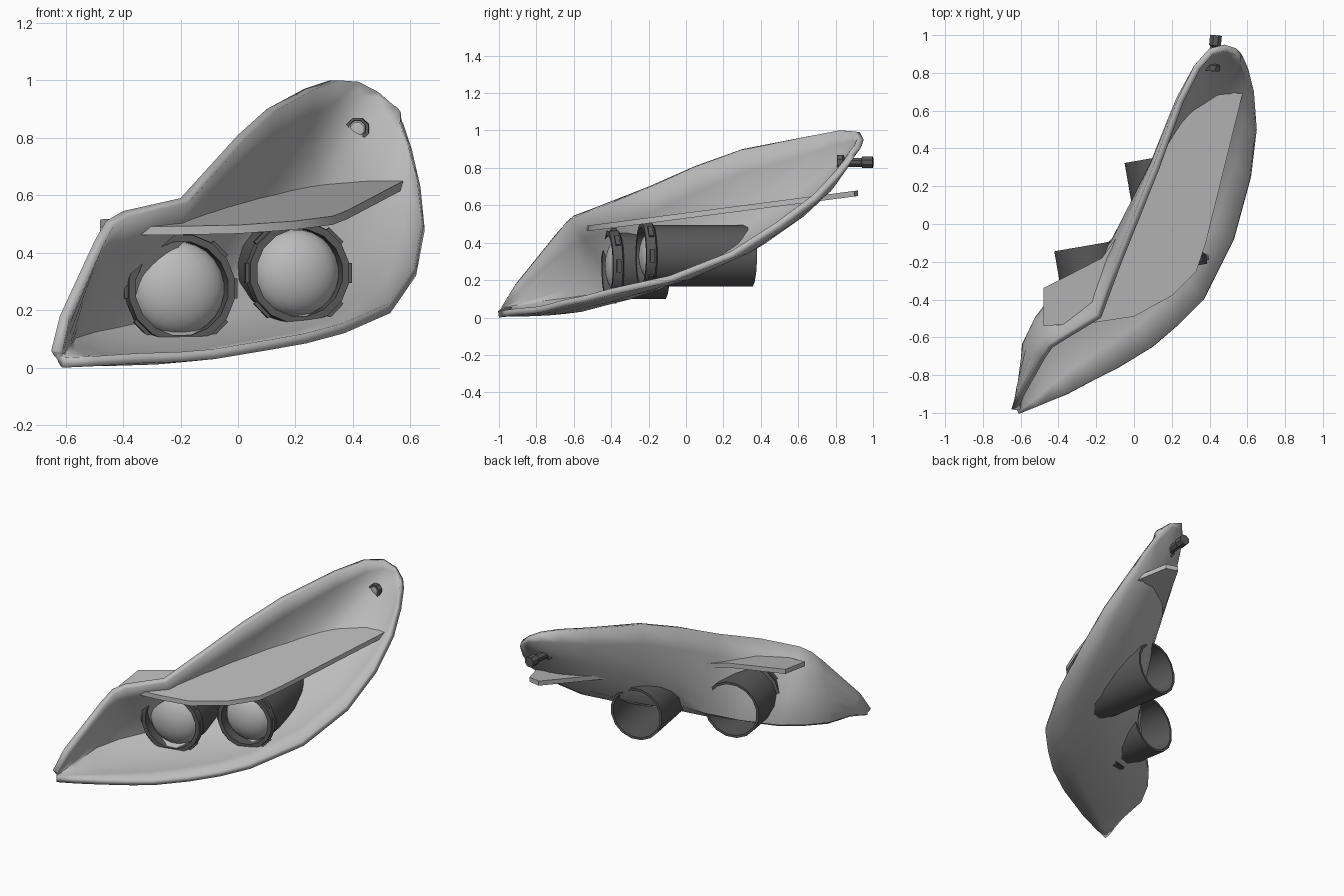
import bpy
import bmesh
import math
from mathutils import Vector

cube = bpy.data.objects.get("Cube")
if cube:
    bpy.data.objects.remove(cube, do_unlink=True)


def make_material(name, grey):
    mat = bpy.data.materials.new(name)
    mat.use_nodes = True
    colour = (grey, grey, grey, 1)
    mat.diffuse_color = colour
    mat.node_tree.nodes["Principled BSDF"].inputs["Base Color"].default_value = colour
    return mat


light_grey = make_material("light grey", 0.5)
dark_grey = make_material("dark grey", 0.1)


def finish(name, bm, mat, angle=35):
    """Turn a bmesh into a shaded object."""
    mesh = bpy.data.meshes.new(name)
    bm.to_mesh(mesh)
    bm.free()
    mesh.materials.append(mat)
    obj = bpy.data.objects.new(name, mesh)
    bpy.context.collection.objects.link(obj)
    bpy.ops.object.select_all(action="DESELECT")
    obj.select_set(True)
    bpy.context.view_layer.objects.active = obj
    bpy.ops.object.shade_smooth_by_angle(angle=math.radians(angle))
    return obj


def bridge(bm, rows, closed):
    """Fill quads between successive rows of vertices."""
    for a, b in zip(rows, rows[1:]):
        count = len(a)
        for j in range(count if closed else count - 1):
            k = (j + 1) % count
            bm.faces.new((a[j], a[k], b[k], b[j]))


def lathe(name, profile, origin, axis, mat, sides=16):
    """Revolve (radius, distance) pairs around an axis."""
    bm = bmesh.new()
    turn = Vector(axis).to_track_quat("Z", "Y")
    rows = []
    for radius, along in profile:
        row = []
        for s in range(sides):
            a = math.tau * (s + 0.5) / sides
            p = Vector((radius * math.cos(a), radius * math.sin(a), along))
            row.append(bm.verts.new(Vector(origin) + turn @ p))
        rows.append(row)
    bridge(bm, rows, True)
    bmesh.ops.remove_doubles(bm, verts=bm.verts, dist=0.0005)
    bmesh.ops.recalc_face_normals(bm, faces=bm.faces)
    return finish(name, bm, mat)


# Housing: each section runs lower rim -> rear corner -> upper rim
sections = [
    ((-.61, -1, 0), (-.63, -.97, .03), (-.65, -.98, .06)),
    ((-.5, -.96, .005), (-.61, -.83, .06), (-.62, -.91, .18)),
    ((-.35, -.9, .015), (-.6, -.63, .08), (-.5, -.7, .44)),
    ((-.2, -.82, .02), (-.53, -.48, .1), (-.46, -.64, .51)),
    ((-.08, -.76, .03), (-.43, -.35, .12), (-.4, -.6, .545)),
    ((.1, -.65, .06), (-.25, -.2, .16), (-.2, -.48, .59)),
    ((.24, -.53, .085), (-.1, -.06, .22), (-.1, -.2, .7)),
    ((.37, -.4, .12), (0, .08, .3), (0, .05, .81)),
    ((.53, -.08, .19), (.13, .3, .42), (.1, .3, .9)),
    ((.62, .25, .32), (.27, .58, .58), (.23, .66, .97)),
    ((.65, .5, .48), (.37, .76, .7), (.32, .84, 1)),
    ((.635, .7, .63), (.46, .85, .79), (.4, .93, .99)),
    ((.605, .82, .76), (.53, .89, .85), (.48, .95, .95)),
    ((.575, .89, .85), (.56, .91, .88), (.54, .93, .9)),
]
bm = bmesh.new()
rows = []
for points in sections:
    low, rear, high = map(Vector, points)
    size = (high - low).length
    floor_push = Vector((0, 0, -1)) * size * 0.07
    wall_push = Vector((-0.5, 0.6, 0)) * size * 0.06
    profile = [low]
    for t in (0.25, 0.5, 0.75):
        profile.append(low.lerp(rear, t) + floor_push * math.sin(math.pi * t))
    profile.append(rear.lerp((low + high) / 2, 0.04))
    for t in (0.2, 0.45, 0.75):
        profile.append(rear.lerp(high, t) + wall_push * math.sin(math.pi * t))
    profile.append(high)
    rows.append([bm.verts.new(p) for p in profile])
bridge(bm, rows, False)
housing = finish("housing", bm, light_grey, 40)
wall = housing.modifiers.new("wall thickness", "SOLIDIFY")
wall.thickness = 0.035
wall.offset = -1

# Sloping divider shelf
outline = [
    (-.48, -.34), (-.48, -.54), (-.2, -.52), (0, -.49), (.2, -.38), (.33, -.25),
    (.38, -.1), (.575, .69), (.5, .9), (.42, .92), (.2, .5), (0, .06), (-.17, -.18),
]
bm = bmesh.new()
base = bm.faces.new([bm.verts.new((x, y, 0.53 + 0.13 * y)) for x, y in outline])
top = bmesh.ops.extrude_face_region(bm, geom=[base])
raised = [v for v in top["geom"] if isinstance(v, bmesh.types.BMVert)]
bmesh.ops.translate(bm, verts=raised, vec=(0, 0, 0.03))
bmesh.ops.recalc_face_normals(bm, faces=bm.faces)
finish("divider_shelf", bm, light_grey, 30)


# Lamp tubes with their bezels, clips and domed lenses
def lamp(side, origin, length, radius):
    axis = Vector((-0.17, 0.98, 0)).normalized()
    inner = radius - 0.025
    lathe(side + "_lamp_tube", [
        (inner, 0.05), (inner, 0), (radius, 0), (radius + 0.005, 0.05),
        (radius - 0.01, 0.06), (radius - 0.01, length), (inner, length), (inner, 0.05),
    ], origin, axis, dark_grey)

    dome = []
    for i in range(9):
        a = math.pi / 2 * i / 8
        dome.append((inner * math.sin(a), 0.09 - 0.1 * math.cos(a)))
    lathe(side + "_lamp_lens", dome, origin, axis, light_grey, 24)

    bm = bmesh.new()
    turn = axis.to_track_quat("Z", "Y")
    for i in range(8):
        a = math.tau * i / 8
        made = bmesh.ops.create_cube(bm, size=1)
        for v in made["verts"]:
            r = radius + v.co.x * 0.02
            w = v.co.y * 0.07
            p = Vector((r * math.cos(a) - w * math.sin(a),
                        r * math.sin(a) + w * math.cos(a), 0.03 + v.co.z * 0.025))
            v.co = Vector(origin) + turn @ p
    finish(side + "_lamp_clips", bm, dark_grey)


lamp("right", (-.195, -.42, .275), 0.31, 0.19)
lamp("left", (.215, -.24, .33), 0.6, 0.178)

# Small bulb in the upper corner
lathe("small_bulb_holder", [
    (0, 0.01), (.032, 0.01), (.032, 0), (.042, 0), (.042, .03), (.026, .04), (.026, .13),
    (.034, .135), (.034, .19), (0, .19),
], (.415, .81, .83), (0.1, 1, 0), dark_grey, 8)
lathe("small_bulb_glass", [(0, -.002), (.025, .003), (.032, .012)],
      (.415, .81, .83), (0.1, 1, 0), light_grey, 8)
